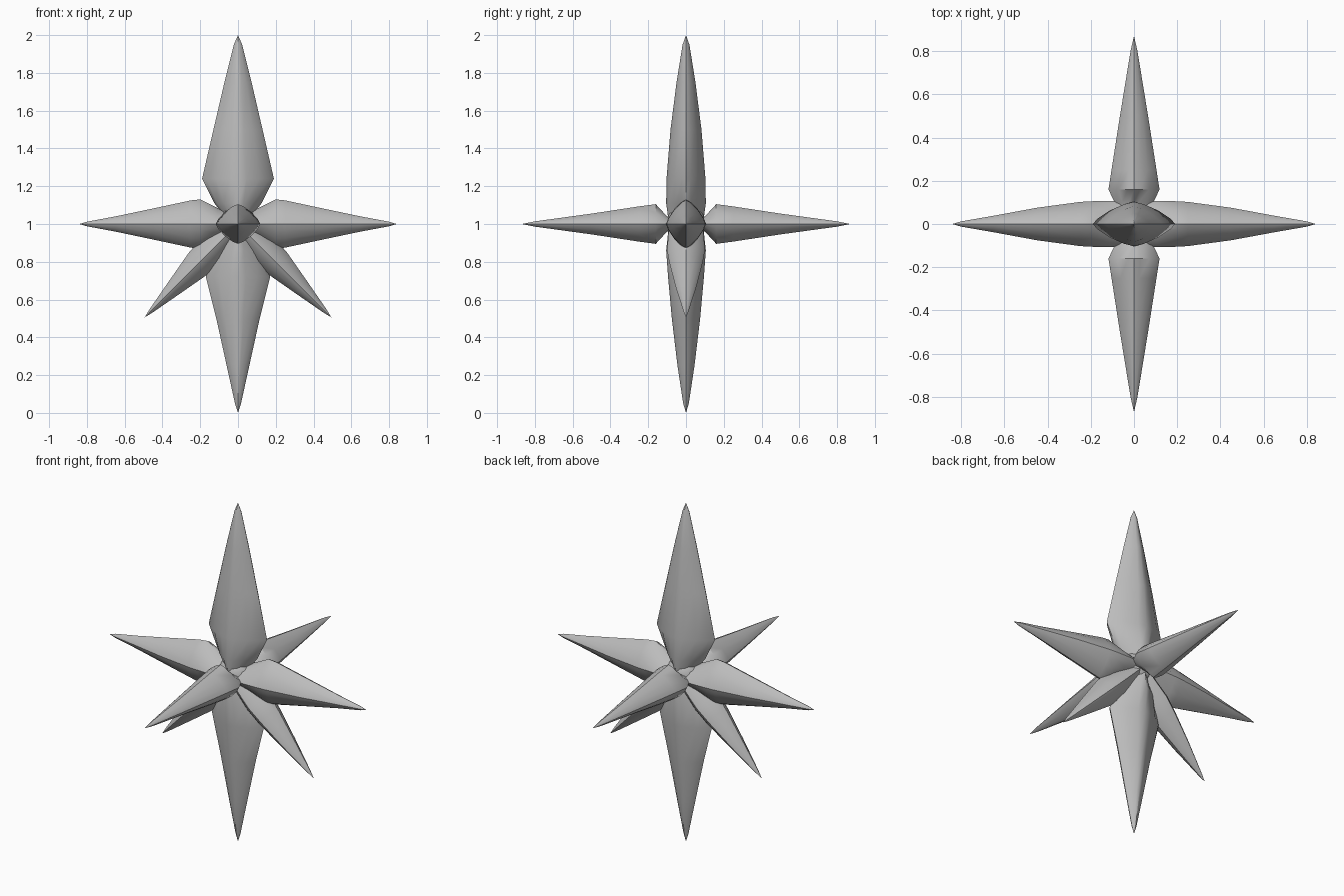
import bpy, bmesh, math
from mathutils import Vector

if "Cube" in bpy.data.objects:
    bpy.data.objects.remove(bpy.data.objects["Cube"])

CENTRE = Vector((0, 0, 1))
SIDES = 16

grey = bpy.data.materials.new("mid grey")
grey.diffuse_color = (0.5, 0.5, 0.5, 1)
grey.use_nodes = True
grey.node_tree.nodes["Principled BSDF"].inputs["Base Color"].default_value = grey.diffuse_color


def finish(obj):
    obj.data.materials.append(grey)
    bpy.ops.object.select_all(action='DESELECT')
    obj.select_set(True)
    bpy.context.view_layer.objects.active = obj
    bpy.ops.object.shade_smooth_by_angle(angle=math.radians(38))


def section(t, power=1.35):
    """Point on a rounded diamond."""
    c, s = math.cos(t), math.sin(t)
    e = 2 / power
    return math.copysign(abs(c) ** e, c), math.copysign(abs(s) ** e, s)


def spike(name, direction, wide_axis, stations, length):
    """Loft rounded diamonds (distance, half width, half depth) to a point."""
    d = Vector(direction).normalized()
    u = Vector(wide_axis).normalized()
    v = d.cross(u)
    bm = bmesh.new()
    rings = []
    for dist, a, b in stations:
        ring = []
        for i in range(SIDES):
            x, y = section(2 * math.pi * i / SIDES)
            ring.append(bm.verts.new(CENTRE + d * dist + u * x * a + v * y * b))
        rings.append(ring)
    tip = bm.verts.new(CENTRE + d * length)
    bm.faces.new(rings[0])
    for r0, r1 in zip(rings, rings[1:]):
        for i in range(SIDES):
            j = (i + 1) % SIDES
            bm.faces.new((r0[i], r0[j], r1[j], r1[i]))
    for i in range(SIDES):
        bm.faces.new((rings[-1][i], rings[-1][(i + 1) % SIDES], tip))
    bmesh.ops.recalc_face_normals(bm, faces=bm.faces[:])
    me = bpy.data.meshes.new(name)
    bm.to_mesh(me)
    bm.free()
    obj = bpy.data.objects.new(name, me)
    bpy.context.collection.objects.link(obj)
    finish(obj)


# Core where all spikes meet
bpy.ops.mesh.primitive_uv_sphere_add(segments=24, ring_count=12, radius=0.105, location=CENTRE)
bpy.context.object.name = "core"
finish(bpy.context.object)

# Tall upper and lower spikes
spike("upper_spike", (0, 0, 1), (1, 0, 0),
      [(0, 0.04, 0.09), (0.11, 0.125, 0.105), (0.24, 0.19, 0.103),
       (0.5, 0.13, 0.082), (0.75, 0.072, 0.05), (0.95, 0.022, 0.018)], 1.0)
spike("lower_spike", (0, 0, -1), (1, 0, 0),
      [(0, 0.04, 0.09), (0.14, 0.13, 0.105), (0.28, 0.17, 0.095),
       (0.5, 0.115, 0.075), (0.75, 0.06, 0.045), (0.95, 0.016, 0.015)], 1.0)

# Left and right spikes, with the diagonal ones below them
for side, s in (("left", -1), ("right", 1)):
    spike(side + "_spike", (s, 0, 0), (0, 0, 1),
          [(0, 0.04, 0.1), (0.11, 0.085, 0.107), (0.2, 0.13, 0.105), (0.25, 0.125, 0.102),
           (0.45, 0.082, 0.075), (0.65, 0.04, 0.038), (0.8, 0.012, 0.012)], 0.84)
    spike(side + "_diagonal_spike", (s, 0, -1), (s, 0, 1),
          [(0, 0.06, 0.09), (0.2, 0.082, 0.1), (0.29, 0.077, 0.088),
           (0.47, 0.045, 0.055), (0.65, 0.012, 0.014)], 0.70)

# Front and back spikes
for side, s in (("front", -1), ("back", 1)):
    spike(side + "_spike", (0, s, 0), (1, 0, 0),
          [(0, 0.06, 0.03), (0.10, 0.09, 0.04), (0.16, 0.118, 0.105), (0.25, 0.104, 0.093),
           (0.5, 0.065, 0.055), (0.8, 0.016, 0.014)], 0.87)
